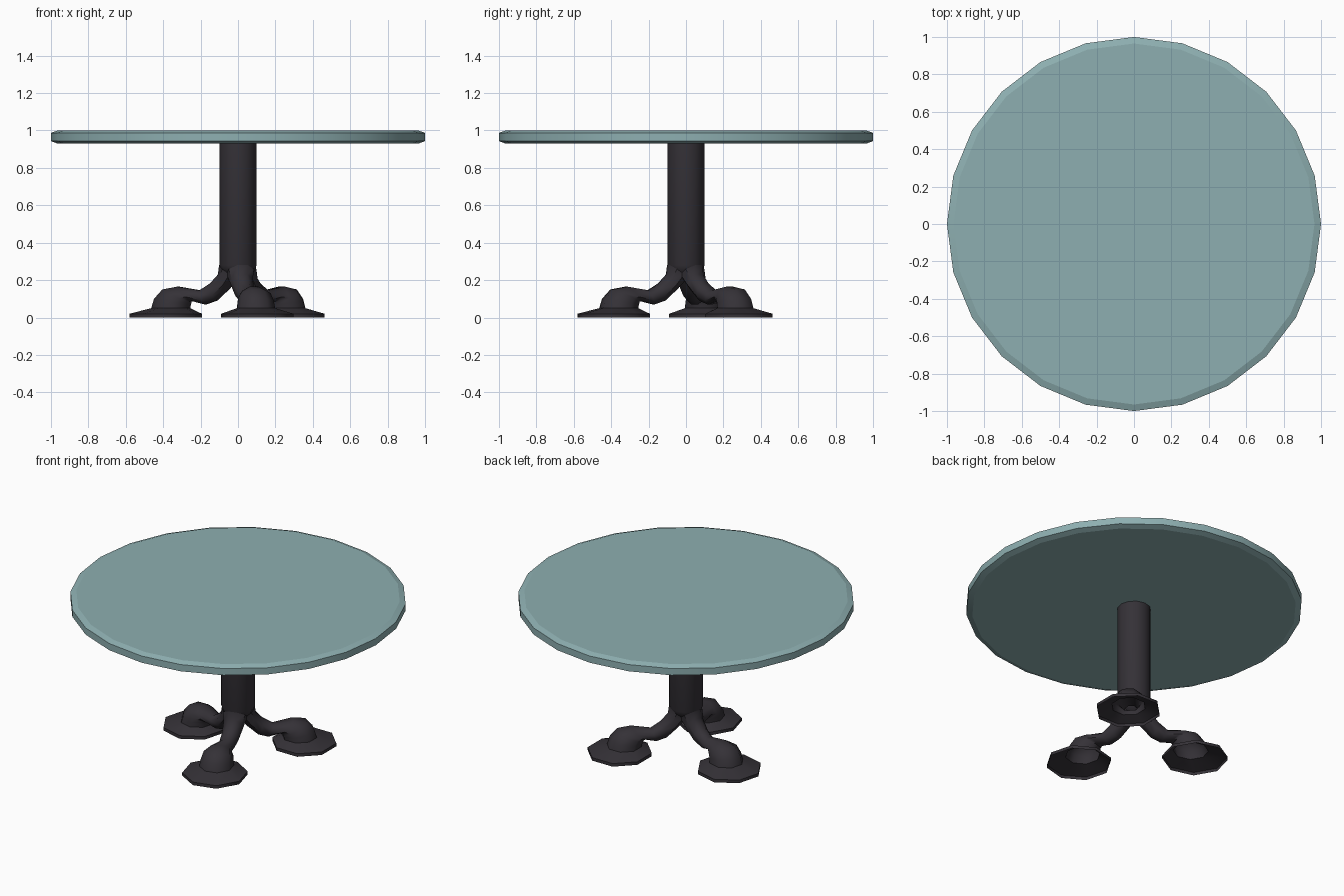
import bpy, bmesh
from math import cos, sin, pi, radians

if "Cube" in bpy.data.objects:
    bpy.data.objects.remove(bpy.data.objects["Cube"])

def material(name, rgb):
    m = bpy.data.materials.new(name)
    m.diffuse_color = (*rgb, 1)
    m.use_nodes = True
    m.node_tree.nodes["Principled BSDF"].inputs["Base Color"].default_value = m.diffuse_color
    return m

TEAL = material("teal_top", (0.27, 0.43, 0.44))
DARK = material("dark_metal", (0.035, 0.031, 0.038))

def loft(name, rings, mat, cap_start=False, cap_end=False, angle=35):
    """Skin a list of equal-length point rings."""
    bm = bmesh.new()
    vs = [[bm.verts.new(p) for p in r] for r in rings]
    n = len(vs[0])
    for a, b in zip(vs, vs[1:]):
        for i in range(n):
            j = (i + 1) % n
            bm.faces.new((a[i], a[j], b[j], b[i]))
    if cap_start:
        bm.faces.new(vs[0][::-1])
    if cap_end:
        bm.faces.new(vs[-1])
    bmesh.ops.recalc_face_normals(bm, faces=bm.faces[:])
    me = bpy.data.meshes.new(name)
    bm.to_mesh(me)
    bm.free()
    me.materials.append(mat)
    ob = bpy.data.objects.new(name, me)
    bpy.context.collection.objects.link(ob)
    bpy.ops.object.select_all(action='DESELECT')
    ob.select_set(True)
    bpy.context.view_layer.objects.active = ob
    bpy.ops.object.shade_smooth_by_angle(angle=radians(angle))
    return ob

def circle(r, z, n):
    return [(r * cos(2 * pi * i / n), r * sin(2 * pi * i / n), z) for i in range(n)]

# Round top with small chamfers
top = [(0.965, 0.93), (1.0, 0.943), (1.0, 0.987), (0.965, 1.0)]
loft("table_top", [circle(r, z, 24) for r, z in top], TEAL, True, True, 20)

# Central column, tapering into the crotch between the legs
column = [(0.03, 0.2), (0.085, 0.245), (0.1, 0.28), (0.1, 0.935)]
loft("column", [circle(r, z, 12) for r, z in column], DARK, True, False, 50)

# Leg sections: outer (radius, z), inner (radius, z), half width; foot is open below
SECTIONS = [
    ((0.58, 0.00), (0.22, 0.00), 0.18),
    ((0.58, 0.02), (0.22, 0.02), 0.18),
    ((0.47, 0.05), (0.275, 0.05), 0.095),
    ((0.455, 0.10), (0.27, 0.07), 0.09),
    ((0.41, 0.15), (0.265, 0.085), 0.082),
    ((0.33, 0.165), (0.25, 0.088), 0.06),
    ((0.21, 0.145), (0.18, 0.07), 0.045),
    ((0.15, 0.182), (0.12, 0.09), 0.05),
    ((0.105, 0.23), (0.055, 0.15), 0.058),
    ((0.097, 0.28), (0.0, 0.21), 0.07),
]

def leg_ring(outer, inner, w, direction, n=8):
    k = 1 / cos(pi / n)
    c, s = cos(direction), sin(direction)
    pts = []
    for i in range(n):
        t = 2 * pi * (i + 0.5) / n
        u, v = 0.5 * k * cos(t), w * k * sin(t)
        r = (outer[0] + inner[0]) / 2 + (outer[0] - inner[0]) * u
        z = (outer[1] + inner[1]) / 2 + (outer[1] - inner[1]) * u
        pts.append((r * c - v * s, r * s + v * c, z))
    return pts

# Three legs, each ending in an octagonal foot
for idx, deg in enumerate((45, 165, 285)):
    rings = [leg_ring(*sec, radians(deg)) for sec in SECTIONS]
    loft(f"leg_{idx + 1}", rings, DARK, angle=50)
